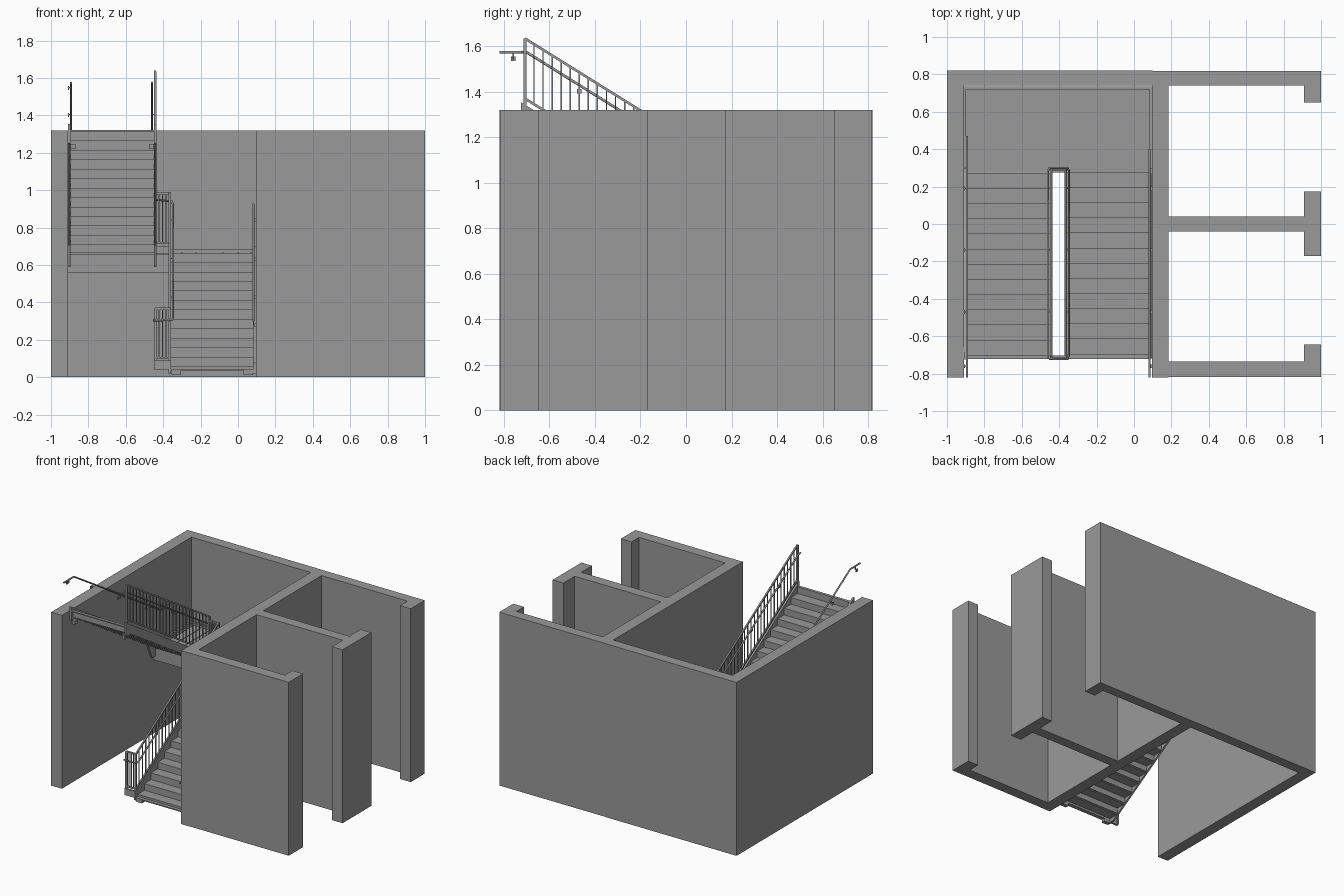
import bpy, bmesh
from mathutils import Vector, Matrix

if "Cube" in bpy.data.objects:
    bpy.data.objects.remove(bpy.data.objects["Cube"])

RISE, RUN = 0.0505, 0.081
SLOPE = RISE / RUN
LAND = 0.664

grey = bpy.data.materials.new("dark_grey")
grey.diffuse_color = (0.32, 0.32, 0.32, 1)
grey.use_nodes = True
grey.node_tree.nodes["Principled BSDF"].inputs["Base Color"].default_value = grey.diffuse_color


def finish(name, bm):
    bmesh.ops.recalc_face_normals(bm, faces=bm.faces)
    me = bpy.data.meshes.new(name)
    bm.to_mesh(me)
    bm.free()
    me.materials.append(grey)
    ob = bpy.data.objects.new(name, me)
    bpy.context.collection.objects.link(ob)
    return ob


def add_box(bm, x0, x1, y0, y1, z0, z1):
    m = Matrix.Translation(((x0 + x1) / 2, (y0 + y1) / 2, (z0 + z1) / 2))
    m = m @ Matrix.Diagonal((x1 - x0, y1 - y0, z1 - z0, 1))
    bmesh.ops.create_cube(bm, size=1, matrix=m)


def add_bar(bm, p, q, w):
    p, q = Vector(p), Vector(q)
    d = q - p
    side = d.cross(Vector((0, 0, 1)))
    side = side.normalized() if side.length > 1e-6 else Vector((1, 0, 0))
    up = side.cross(d).normalized()
    rot = Matrix((side, up, d.normalized())).transposed().to_4x4()
    m = Matrix.Translation((p + q) / 2) @ rot @ Matrix.Diagonal((w, w, d.length, 1))
    bmesh.ops.create_cube(bm, size=1, matrix=m)


def box(name, *dims):
    bm = bmesh.new()
    add_box(bm, *dims)
    return finish(name, bm)


def plate(name, x0, x1, profile):
    # y-z outline extruded along x
    bm = bmesh.new()
    f = bm.faces.new([bm.verts.new((x0, y, z)) for y, z in profile])
    ext = bmesh.ops.extrude_face_region(bm, geom=[f])
    bmesh.ops.translate(bm, vec=(x1 - x0, 0, 0),
                        verts=[v for v in ext["geom"] if isinstance(v, bmesh.types.BMVert)])
    return finish(name, bm)


def tube(name, pts, r=0.006):
    cu = bpy.data.curves.new(name, 'CURVE')
    cu.dimensions = '3D'
    cu.bevel_depth = r
    cu.bevel_resolution = 2
    cu.use_fill_caps = True
    cu.materials.append(grey)
    sp = cu.splines.new('POLY')
    sp.points.add(len(pts) - 1)
    for s, p in zip(sp.points, pts):
        s.co = (*p, 1)
    ob = bpy.data.objects.new(name, cu)
    bpy.context.collection.objects.link(ob)
    return ob


# nosing heights of the two flights
def low(y): return 0.0585 + SLOPE * (y + 0.70)
def upp(y): return LAND + RISE + SLOPE * (0.272 - y)


# walls (tiny offsets leave the panel joints visible)
H = 1.32
for name, x0, x1, y0, y1 in [
    ("left_wall", -1, -0.91, -0.82, 0.74),
    ("back_wall_stair", -1, 0.10, 0.74, 0.82),
    ("back_wall_shaft", 0.10, 1, 0.74, 0.818),
    ("middle_wall", 0.095, 0.185, -0.82, 0.74),
    ("front_shaft_wall", 0.185, 1, -0.818, -0.735),
    ("shaft_divider", 0.185, 0.91, -0.04, 0.04),
    ("front_return", 0.91, 1, -0.735, -0.645),
    ("divider_return", 0.91, 1, -0.17, 0.175),
    ("back_return", 0.91, 1, 0.65, 0.74),
]:
    box(name, x0, x1, y0, y1, 0, H)

# steps: folded tread and riser plates
T = 0.008
bm = bmesh.new()
for k in range(13):
    y, z = -0.697 + RUN * k, 0.0585 + RISE * k
    add_box(bm, -0.36, 0.085, y, y + 0.006, max(z - RISE, 0.035), z)
    if k < 12:
        add_box(bm, -0.36, 0.085, y + 0.006, y + RUN, z - T, z)
add_box(bm, -0.36, 0.085, -0.722, -0.697, 0.035, 0.043)
finish("lower_steps", bm)
bm = bmesh.new()
for k in range(13):
    y, z = 0.272 - RUN * k, LAND + RISE * (k + 1)
    add_box(bm, -0.90, -0.445, y - 0.006, y, z - RISE, z)
    add_box(bm, -0.90, -0.445, max(y - RUN, -0.722), y - 0.006, z - T, z)
finish("upper_steps", bm)

# stringers
low_profile = [(-0.72, 0.02), (-0.72, low(-0.72) + 0.03), (0.272, 0.70), (0.30, 0.70),
               (0.30, 0.58), (0.24, low(0.24) - 0.055), (-0.66, low(-0.66) - 0.06)]
upp_profile = [(0.30, 0.59), (0.30, 0.70), (0.272, upp(0.272) + 0.02), (-0.725, 1.354),
               (-0.725, 1.25), (-0.66, upp(-0.66) - 0.055), (0.20, upp(0.20) - 0.055), (0.25, 0.59)]
for name, x, prof in [("lower_inner_stringer", -0.372, low_profile),
                      ("lower_outer_stringer", 0.081, low_profile),
                      ("upper_outer_stringer", -0.910, upp_profile),
                      ("upper_inner_stringer", -0.450, upp_profile)]:
    plate(name, x, x + 0.014, prof)

# stringer feet
bm = bmesh.new()
for x0, x1, z in [(-0.355, -0.305, 0.012), (0.03, 0.08, 0.012),
                  (-0.896, -0.87, 1.22), (-0.475, -0.45, 1.22)]:
    add_box(bm, x0, x1, -0.72, -0.69, z, z + 0.028)
finish("stringer_feet", bm)

# landing deck, frame and stiffeners
box("landing_deck", -0.91, 0.095, 0.275, 0.735, LAND - 0.008, LAND)
bm = bmesh.new()
add_box(bm, -0.91, 0.095, 0.285, 0.30, 0.56, LAND - 0.008)
add_box(bm, -0.91, 0.095, 0.72, 0.735, 0.56, LAND + 0.02)
add_box(bm, -0.91, -0.897, 0.30, 0.72, 0.56, LAND + 0.02)
add_box(bm, 0.082, 0.095, 0.30, 0.72, 0.56, LAND + 0.02)
finish("landing_frame", bm)
bm = bmesh.new()
for x in (-0.88, -0.81, -0.74, -0.665, -0.59, -0.44, -0.37, -0.30, -0.225, -0.08, 0, 0.07):
    add_box(bm, x - 0.002, x + 0.002, 0.31, 0.70, 0.61, LAND + 0.004)
finish("landing_joists", bm)

# toe plates closing the stair well
box("lower_toe_plate", -0.45, -0.358, -0.725, -0.71, 0.04, 0.09)
box("landing_toe_plate", -0.45, -0.358, 0.288, 0.302, 0.59, 0.70)


# guard panel: posts, two rails and balusters
def guard(name, a, b, base_a, base_b, n, top=0.276, post=0.014):
    bm = bmesh.new()
    A, B = Vector((*a, base_a)), Vector((*b, base_b))
    up = Vector((0, 0, 1))
    for P in (A, B):
        add_bar(bm, P - up * 0.04, P + up * top, post)
    for h in (0.012, top):
        add_bar(bm, A + up * h, B + up * h, 0.011)
    for i in range(1, n):
        P = A.lerp(B, i / n)
        add_bar(bm, P + up * 0.012, P + up * top, 0.006)
    finish(name, bm)


XL, XR, YF, YB = -0.443, -0.365, -0.708, 0.288
guard("lower_guard", (XR, YF), (XR, YB), low(YF) + 0.035, low(YB) + 0.035, 25)
guard("upper_guard", (XL, YB), (XL, YF), upp(YB) + 0.033, upp(YF) + 0.033, 25)
guard("landing_guard", (XL, YB), (XR, YB), 0.705, 0.705, 4)
guard("bottom_guard", (XL, YF), (XR, YF), 0.09, 0.09, 4)

# handrails
HR = 0.253
tube("well_handrail", [
    (-0.455, -0.722, 0.305), (-0.355, -0.722, 0.305), (-0.348, -0.70, low(-0.70) + HR),
    (-0.348, 0.285, low(0.285) + HR), (-0.355, 0.30, 0.94), (-0.452, 0.30, 0.95),
    (-0.460, 0.285, upp(0.285) + HR), (-0.460, -0.70, upp(-0.70) + HR), (-0.460, -0.722, 1.575)])
tube("left_wall_handrail", [
    (-0.893, 0.47, 0.92), (-0.893, 0.35, upp(0.35) + HR), (-0.893, -0.70, upp(-0.70) + HR),
    (-0.893, -0.82, 1.574)])
tube("right_wall_handrail", [
    (0.083, -0.82, 0.305), (0.083, -0.705, 0.308), (0.083, 0.28, low(0.28) + HR),
    (0.083, 0.40, low(0.28) + HR)])

# handrail brackets
bm = bmesh.new()


def bracket(x, wall, y, z):
    add_bar(bm, (x, y, z), (x, y, z - 0.024), 0.006)
    add_bar(bm, (x, y, z - 0.024), (wall, y, z - 0.028), 0.006)
    s = 0.006 if wall > x else -0.006
    add_box(bm, min(wall, wall - s), max(wall, wall - s), y - 0.01, y + 0.01, z - 0.038, z - 0.018)


bracket(-0.893, -0.91, -0.76, 1.574)
bracket(0.083, 0.095, -0.76, 0.305)
for y in (-0.47, -0.14, 0.19):
    bracket(-0.893, -0.91, y, upp(y) + HR)
    bracket(0.083, 0.095, y, low(y) + HR)
    bracket(-0.460, XL, y, upp(y) + HR)
    bracket(-0.348, XR, y, low(y) + HR)
finish("handrail_brackets", bm)
